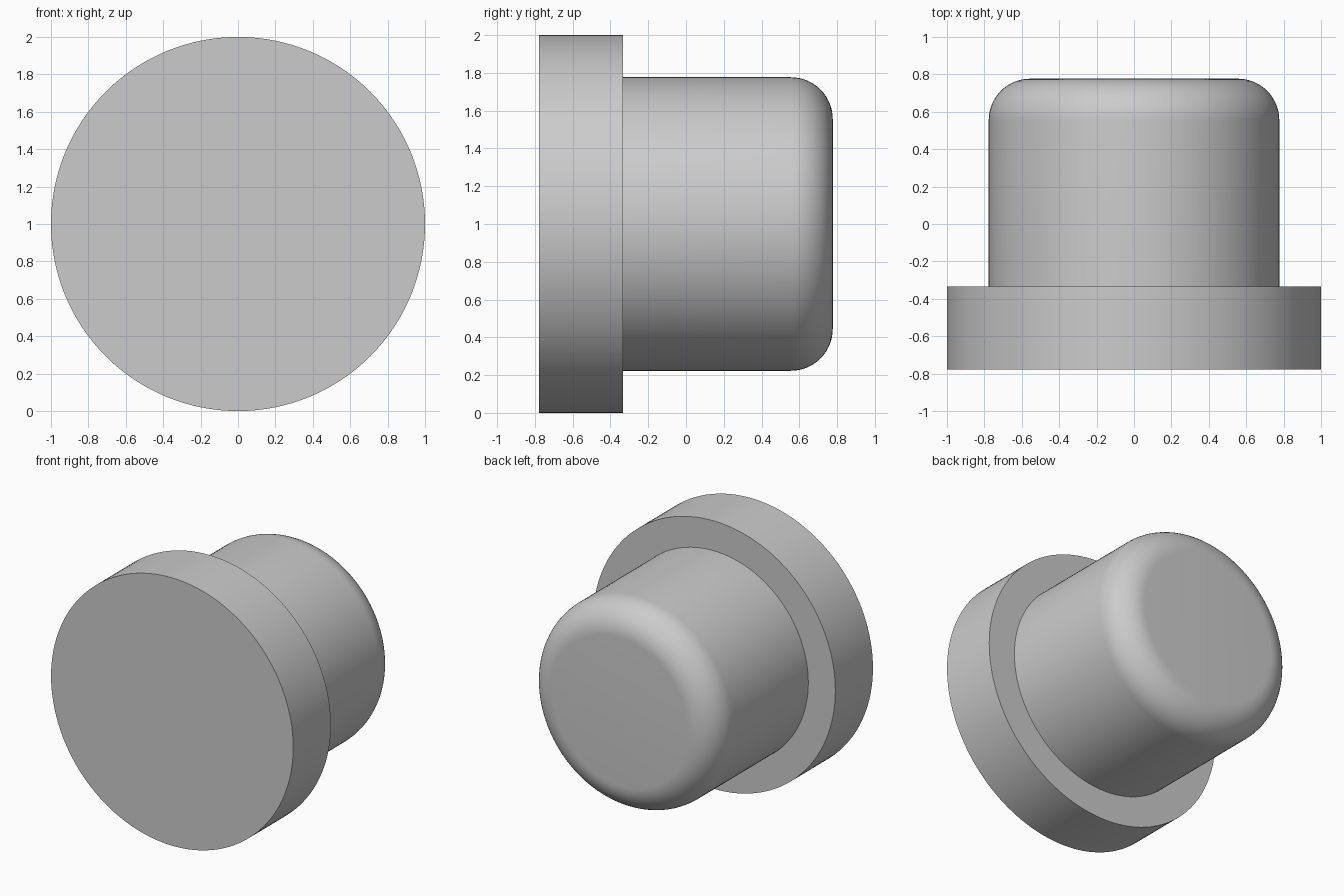
import bpy
import bmesh
from math import sin, cos, pi
from mathutils import Vector

cube = bpy.data.objects.get("Cube")
if cube:
    bpy.data.objects.remove(cube, do_unlink=True)

# Main dimensions
FLANGE_R, BODY_R, FILLET = 1.0, 0.777, 0.222
FRONT, STEP, BACK = -0.777, -0.333, 0.777
SIDES, FILLET_STEPS = 128, 14

grey = bpy.data.materials.new("plain grey")
grey.use_nodes = True
colour = (0.6, 0.6, 0.6, 1)
grey.diffuse_color = colour
grey.node_tree.nodes["Principled BSDF"].inputs["Base Color"].default_value = colour

# Half profile as (radius, y): wide flange, step, then body with rounded end
profile = [(FLANGE_R, FRONT), (FLANGE_R, STEP), (BODY_R, STEP)]
for i in range(FILLET_STEPS + 1):
    a = pi / 2 * i / FILLET_STEPS
    profile.append((BODY_R - FILLET + FILLET * cos(a),
                    BACK - FILLET + FILLET * sin(a)))

# Revolve the profile about the front-to-back axis and cap both ends
bm = bmesh.new()
verts = [bm.verts.new((r, y, 0)) for r, y in profile]
edges = [bm.edges.new(pair) for pair in zip(verts, verts[1:])]
bmesh.ops.spin(bm, geom=verts + edges, cent=(0, 0, 0), axis=(0, 1, 0),
               angle=2 * pi, steps=SIDES)
bmesh.ops.remove_doubles(bm, verts=bm.verts[:], dist=0.0001)
rims = [e for e in bm.edges if e.is_boundary]
bmesh.ops.holes_fill(bm, edges=rims, sides=0)
bmesh.ops.recalc_face_normals(bm, faces=bm.faces[:])
bmesh.ops.translate(bm, verts=bm.verts[:], vec=Vector((0, 0, FLANGE_R)))

mesh = bpy.data.meshes.new("flanged_plug")
bm.to_mesh(mesh)
bm.free()
mesh.materials.append(grey)
plug = bpy.data.objects.new("flanged_plug", mesh)
bpy.context.collection.objects.link(plug)

# Smooth round surfaces, crisp flange edges
bpy.ops.object.select_all(action='DESELECT')
plug.select_set(True)
bpy.context.view_layer.objects.active = plug
bpy.ops.object.shade_smooth_by_angle(angle=pi / 6)
